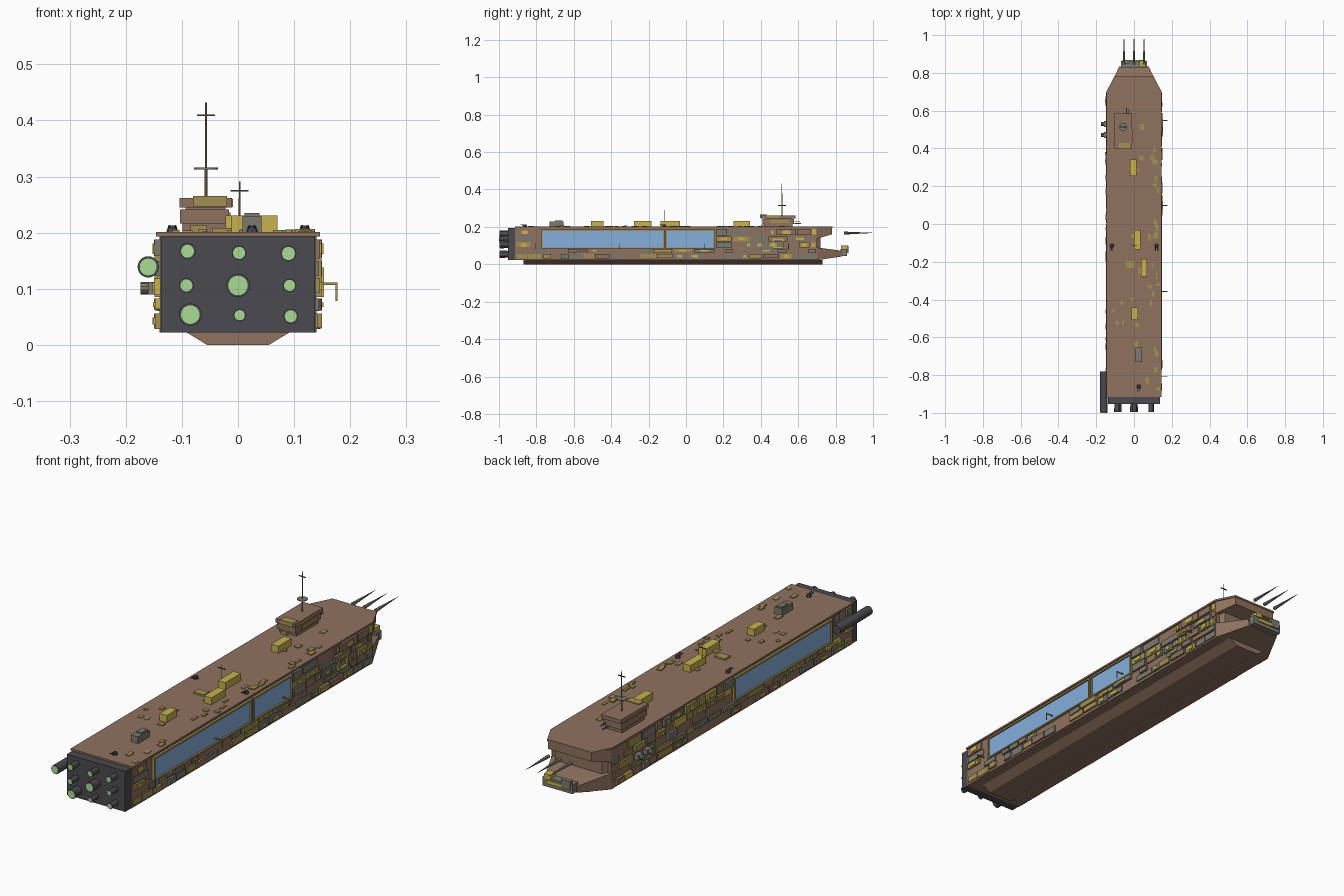
import bpy, bmesh, math, random
from mathutils import Vector, Matrix

if "Cube" in bpy.data.objects:
    bpy.data.objects.remove(bpy.data.objects["Cube"])

random.seed(7)

def mat(name, rgb):
    m = bpy.data.materials.new(name)
    m.diffuse_color = (*rgb, 1)
    m.use_nodes = True
    m.node_tree.nodes["Principled BSDF"].inputs["Base Color"].default_value = m.diffuse_color
    return m

BROWN = mat("hull_brown", (0.28, 0.17, 0.115))
YELLOW = mat("panel_yellow", (0.58, 0.45, 0.08))
OLIVE = mat("panel_olive", (0.37, 0.28, 0.09))
GREY = mat("panel_grey", (0.2, 0.195, 0.16))
DARK = mat("engine_dark", (0.07, 0.07, 0.08))
BLUE = mat("window_blue", (0.24, 0.43, 0.72))
GREEN = mat("glow_green", (0.4, 0.72, 0.3))

def finish(bm, name, m):
    bmesh.ops.recalc_face_normals(bm, faces=bm.faces)
    me = bpy.data.meshes.new(name)
    bm.to_mesh(me)
    bm.free()
    me.materials.append(m)
    ob = bpy.data.objects.new(name, me)
    bpy.context.collection.objects.link(ob)
    return ob

def boxes(name, m, ranges):
    """One object from boxes given as (x0, x1, y0, y1, z0, z1)."""
    bm = bmesh.new()
    for x0, x1, y0, y1, z0, z1 in ranges:
        mx = Matrix.Translation(((x0 + x1) / 2, (y0 + y1) / 2, (z0 + z1) / 2))
        mx = mx @ Matrix.Diagonal((x1 - x0, y1 - y0, z1 - z0, 1))
        bmesh.ops.create_cube(bm, size=1, matrix=mx)
    return finish(bm, name, m)

def loft(name, m, sections):
    """Rectangular sections along y: (y, half_width_low, half_width_high, z0, z1)."""
    bm = bmesh.new()
    rings = [[bm.verts.new(p) for p in ((-a, y, z0), (a, y, z0), (b, y, z1), (-b, y, z1))]
             for y, a, b, z0, z1 in sections]
    for r, s in zip(rings, rings[1:]):
        for i in range(4):
            bm.faces.new((r[i], r[(i + 1) % 4], s[(i + 1) % 4], s[i]))
    bm.faces.new(rings[0])
    bm.faces.new(rings[-1])
    return finish(bm, name, m)

def rods(name, m, items, sides=20):
    """Cylinders or cones given as (start, end, radius_start, radius_end)."""
    bm = bmesh.new()
    for a, b, r1, r2 in items:
        a, b = Vector(a), Vector(b)
        rot = (b - a).to_track_quat('Z', 'Y').to_matrix().to_4x4()
        bmesh.ops.create_cone(bm, cap_ends=True, segments=sides, radius1=r1, radius2=r2,
                              depth=(b - a).length, matrix=Matrix.Translation((a + b) / 2) @ rot)
    ob = finish(bm, name, m)
    if sides > 12:
        for p in ob.data.polygons:
            p.use_smooth = len(p.vertices) == 4
    return ob

# Hull, keel and split bow
loft("main_hull", BROWN, [(-0.915, .139, .139, .022, .196), (0.70, .139, .139, .022, .196)])
loft("deck_plate", BROWN, [(-0.915, .146, .146, .193, .201), (0.70, .146, .146, .193, .201),
                           (0.782, .104, .104, .193, .201)])
loft("upper_bow", BROWN, [(0.68, .14, .14, .135, .199), (0.70, .14, .14, .137, .199),
                          (0.78, .102, .102, .16, .2)])
loft("lower_bow", BROWN, [(0.68, .14, .14, .022, .092), (0.70, .14, .14, .022, .09),
                          (0.835, .075, .078, .042, .072)])
loft("bow_core", BROWN, [(0.69, .13, .13, .08, .15), (0.72, .11, .11, .08, .15)])
loft("keel", BROWN, [(-0.87, .055, .093, 0, .023), (0.73, .055, .093, 0, .023)])
boxes("bow_bumper", GREY, [(-.07, .07, .825, .862, .045, .083), (-.062, -.02, .85, .868, .06, .098)])
boxes("bow_bumper_plates", YELLOW, [(-.05, .05, .86, .867, .06, .075), (.03, .06, .83, .866, .08, .1)])
rods("bow_spikes", GREY, [((x, .845, .167), (x, 1, .168), .008, .0005) for x in (-.053, 0, .053)], 6)

# Engine block with nozzles and glowing exits
boxes("engine_block", DARK, [(-.137, .137, -.952, -.912, .022, .194)])
nozzles = [(-.09, .167, .014), (.002, .164, .013), (.09, .163, .014),
           (-.092, .106, .013), (0, .106, .021), (.092, .106, .012),
           (-.085, .054, .020), (.003, .053, .011), (.094, .051, .013)]
rods("engine_nozzles", DARK, [((x, -.945, z), (x, -.994, z), r * .9, r) for x, z, r in nozzles])
rods("nozzle_glow", GREEN, [((x, -.99, z), (x, -.996, z), r * .83, r * .83) for x, z, r in nozzles])
rods("side_thruster", DARK, [((-.16, -.78, .139), (-.16, -.997, .139), .019, .019)])
rods("side_thruster_glow", GREEN, [((-.16, -.99, .139), (-.16, -1, .139), .016, .016)])

# Bay windows: (side, y0, y1)
windows = [(1, -.77, -.118), (1, -.105, .152), (-1, -.77, -.118)]
glass, frames = [], []
def side_box(s, xa, xb, y0, y1, z0, z1):
    return (*sorted((s * xa, s * xb)), y0, y1, z0, z1)
for s, y0, y1 in windows:
    glass.append(side_box(s, .135, .142, y0, y1, .09, .182))
    for r in ((y0, y1, .085, .091), (y0, y1, .178, .186), (y0 - .004, y0 + .004, .085, .186),
              (y1 - .004, y1 + .004, .085, .186)):
        frames.append(side_box(s, .135, .149, *r))
boxes("bay_windows", BLUE, glass)
boxes("window_frames", OLIVE, frames)

# Patchwork plating on both flanks, leaving the windows free
plates = {"grey": [], "olive": [], "yellow": [], "brown": []}
for s in (1, -1):
    for z0, z1 in ((.028, .056), (.06, .083), (.088, .118), (.122, .15), (.154, .188)):
        y = -.905
        while y < .68:
            ln = min(random.uniform(.03, .11), .695 - y)
            blocked = z1 > .085 and any(w == s and y + ln > a - .006 and y < b + .006
                                        for w, a, b in windows)
            if blocked:
                y += .012
                continue
            if random.random() < .85:
                c = random.choices(list(plates), (5, 4, 1, 2))[0]
                t = random.uniform(.142, .15)
                plates[c].append(side_box(s, .136, t, y, y + ln, z0 + random.uniform(0, .006), z1))
                if random.random() < .35:
                    plates["yellow"].append(side_box(s, .138, t + .003, y + ln * .3, y + ln * .7,
                                                     z0 + .008, z1 - .007))
            y += ln + random.uniform(.003, .015)

# Small patches on the deck
for i in range(42):
    x, y = random.uniform(-.125, .125), random.uniform(-.89, .68)
    if i % 2:
        x = random.uniform(.09, .13)
    if x < 0 and .36 < y < .62:
        continue
    w, l = random.uniform(.004, .011), random.uniform(.006, .018)
    plates["olive"].append((x - w, x + w, y - l, y + l, .198, random.uniform(.203, .207)))
plates["olive"].append((-.045, .003, -.233, -.197, .198, .208))
for c, m in (("grey", GREY), ("olive", OLIVE), ("yellow", YELLOW), ("brown", BROWN)):
    boxes("plating_" + c, m, plates[c])

# Square hatch frame on the right flank
boxes("hatch_frame", YELLOW, [(.138, .153, .463, .521, .085, .092), (.138, .153, .463, .521, .131, .138),
                              (.138, .153, .463, .47, .085, .138), (.138, .153, .514, .521, .085, .138)])

# Deck cargo
boxes("cargo_boxes", YELLOW, [(x - .017, x + .017, y - l, y + l, .198, .231) for x, y, l in
                              ((-.005, .298, .044), (.018, -.083, .052), (.053, -.232, .047), (.005, -.475, .034))])
boxes("machinery_box", GREY, [(.008, .042, -.73, -.655, .198, .23), (.012, .038, -.7, -.66, .228, .235)])

# Bridge with stepped tiers
boxes("bridge", BROWN, [(-.099, -.02, .42, .57, .198, .218), (-.103, -.016, .41, .578, .216, .241),
                        (-.094, -.022, .425, .565, .241, .247), (-.104, -.011, .4, .585, .245, .262)])
boxes("bridge_panels", OLIVE, [(-.085, -.055, .405, .43, .2, .214), (-.08, -.02, .396, .43, .247, .265),
                               (-.022, -.009, .43, .5, .246, .26), (-.02, -.013, .45, .55, .22, .236)])
boxes("bridge_boom", GREY, [(-.042, -.037, .58, .615, .215, .22), (-.03, -.026, .58, .61, .225, .23)])

# Masts
rods("masts", OLIVE, [((-.057, .513, .26), (-.057, .513, .33), .003, .002),
                      ((-.057, .513, .33), (-.057, .513, .432), .0017, .0015),
                      ((.003, -.113, .198), (.003, -.113, .291), .002, .0015)], 8)
rods("mast_dish", GREY, [((-.057, .513, .313), (-.057, .513, .316), .021, .021)])
boxes("mast_crossbars", DARK, [(-.073, -.041, .511, .515, .408, .411),
                               (-.013, .019, -.115, -.111, .273, .276)])

# Deck turrets with twin barrels
bases, barrels = [], []
for x, y in ((-.117, -.115), (.119, -.115), (.025, -.86)):
    bases.append(((x, y, .198), (x, y, .213), .012, .007))
    for d in (-.005, .005):
        barrels.append(((x + d, y, .209), (x + d, y - .026, .212), .002, .002))
rods("turret_bases", DARK, bases, 8)
rods("turret_barrels", DARK, barrels, 8)

# Left docking clamps and right hooked arms
boxes("left_clamps", GREY, [(-.16, -.138, y - .016, y + .016, .09, .112) for y in (.47, .53)])
rods("left_clamp_heads", GREY, [((-.155, y, .101), (-.174, y, .101), .011, .011) for y in (.47, .53)], 10)
boxes("right_arms", OLIVE, [b for y in (.548, .098, -.357, -.806) for b in
                            ((.138, .177, y - .002, y + .002, .107, .111),
                             (.174, .177, y - .002, y + .002, .078, .109))])
